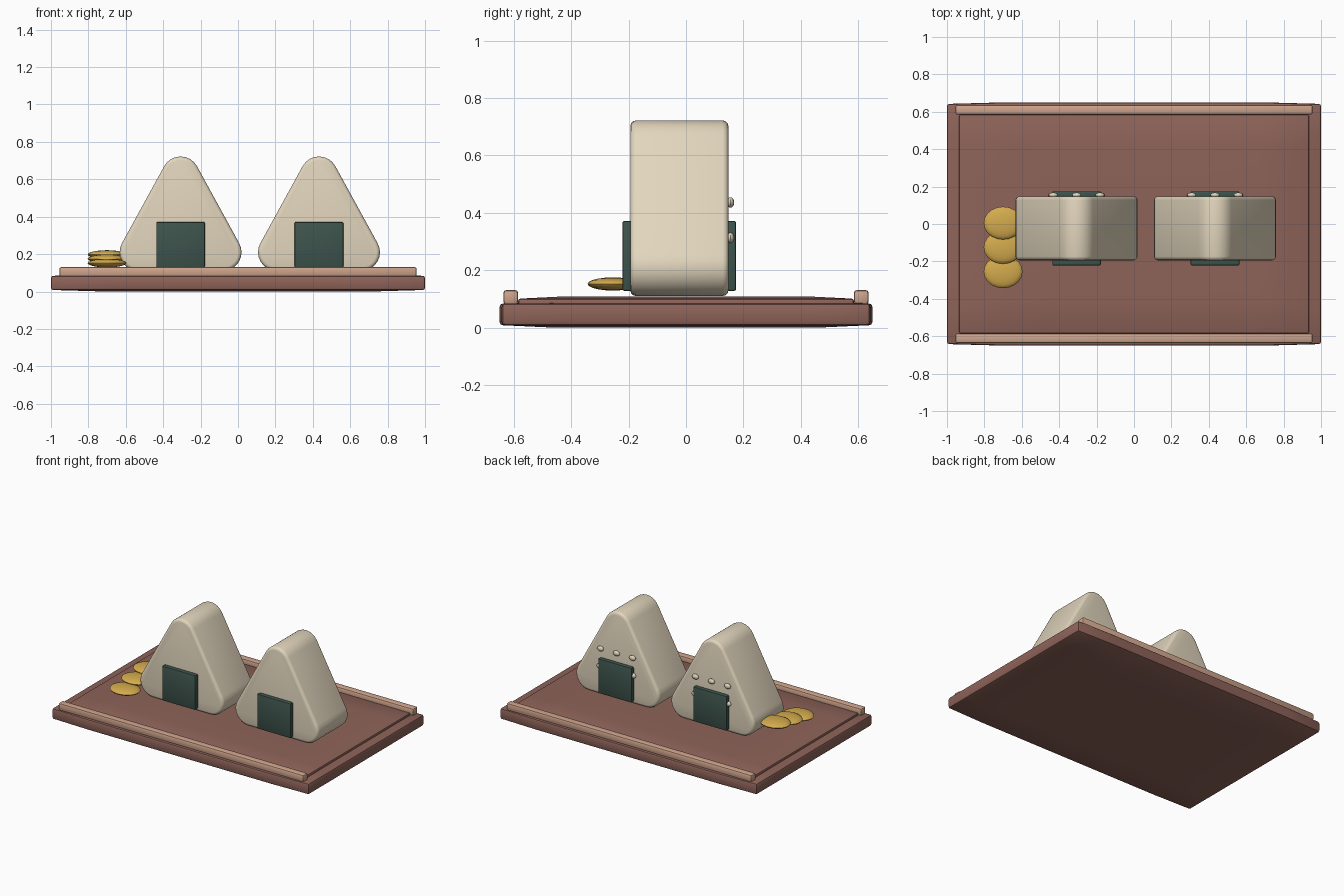
import bpy, bmesh, math
from mathutils import Vector, Matrix

cube = bpy.data.objects.get("Cube")
if cube:
    bpy.data.objects.remove(cube, do_unlink=True)


def material(name, rgb):
    m = bpy.data.materials.new(name)
    m.use_nodes = True
    m.diffuse_color = (*rgb, 1)
    m.node_tree.nodes["Principled BSDF"].inputs["Base Color"].default_value = (*rgb, 1)
    return m


BROWN = material("brown wood", (0.27, 0.125, 0.10))
TAN = material("pale wood", (0.62, 0.37, 0.26))
RICE = material("cream rice", (0.76, 0.67, 0.51))
NORI = material("dark green seaweed", (0.048, 0.088, 0.074))
YELLOW = material("yellow pickle", (0.66, 0.41, 0.075))


def finish(bm, name, mat):
    bmesh.ops.recalc_face_normals(bm, faces=bm.faces)
    mesh = bpy.data.meshes.new(name)
    bm.to_mesh(mesh)
    bm.free()
    ob = bpy.data.objects.new(name, mesh)
    bpy.context.collection.objects.link(ob)
    mesh.materials.append(mat)
    bpy.ops.object.select_all(action='DESELECT')
    ob.select_set(True)
    bpy.context.view_layer.objects.active = ob
    bpy.ops.object.shade_smooth_by_angle(angle=math.radians(35))
    return ob


def round_edges(bm, width, segments):
    edges = [e for e in bm.edges if e.calc_face_angle(0) > math.radians(40)]
    bmesh.ops.bevel(bm, geom=edges, offset=width, segments=segments,
                    profile=0.5, affect='EDGES')


def slab(name, mat, lo, hi, bevel, segments=2, sag=0.0, bow=0.0):
    """Rounded box; sag thins it along the rim, bow pulls in y at the x ends."""
    lo, hi = Vector(lo), Vector(hi)
    centre, half = (lo + hi) / 2, (hi - lo) / 2
    bm = bmesh.new()
    bmesh.ops.create_cube(bm, size=2)
    if sag or bow:
        long_edges = [e for e in bm.edges
                      if abs(e.verts[0].co.z - e.verts[1].co.z) < 0.1]
        bmesh.ops.subdivide_edges(bm, edges=long_edges, cuts=6, use_grid_fill=True)
    for v in bm.verts:
        u = v.co.copy()
        v.co = Vector(a * b for a, b in zip(u, half))
        if max(abs(u.x), abs(u.y)) > 0.99:
            v.co.z -= math.copysign(sag, u.z)
        if abs(u.x) > 0.99:
            v.co.y -= math.copysign(bow, u.y)
        v.co += centre
    round_edges(bm, bevel, segments)
    return finish(bm, name, mat)


def ellipsoid(name, mat, centre, radii, u=20, v=10):
    bm = bmesh.new()
    bmesh.ops.create_uvsphere(bm, u_segments=u, v_segments=v, radius=1)
    bmesh.ops.transform(bm, verts=bm.verts, matrix=(
        Matrix.Translation(centre) @ Matrix.Diagonal((*radii, 1))))
    return finish(bm, name, mat)


def rice_ball(name, cx):
    """Extruded triangle with round corners and softened rims."""
    r, steps = 0.10, 8
    corners = [(0.226, 0.21, -90, 29), (0, 0.622, 29, 151), (-0.226, 0.21, 151, 270)]
    bm = bmesh.new()
    ring = []
    for x, z, a0, a1 in corners:
        for i in range(steps + 1):
            a = math.radians(a0 + (a1 - a0) * i / steps)
            ring.append(bm.verts.new((cx + x + r * math.cos(a), -0.194,
                                      z + r * math.sin(a))))
    face = bm.faces.new(ring)
    out = bmesh.ops.extrude_face_region(bm, geom=[face])
    bmesh.ops.translate(bm, vec=(0, 0.342, 0), verts=[
        g for g in out["geom"] if isinstance(g, bmesh.types.BMVert)])
    bmesh.ops.recalc_face_normals(bm, faces=bm.faces)
    round_edges(bm, 0.02, 3)
    return finish(bm, name, RICE)


# Serving board: base, raised centre and two long rails
slab("board_base", BROWN, (-1, -0.65, 0), (1, 0.65, 0.092), 0.012, 2, 0.008, 0.008)
slab("board_centre", BROWN, (-0.935, -0.585, 0.05), (0.935, 0.585, 0.109), 0.008, 2, 0.008)
for side, y in (("front", -0.611), ("back", 0.611)):
    slab(side + "_rail", TAN, (-0.955, y - 0.026, 0.08), (0.955, y + 0.026, 0.131), 0.011)

# Two rice balls with seaweed front and back, and loose grains behind
for side, cx in (("right", -0.307), ("left", 0.433)):
    rice_ball(side + "_rice_ball", cx)
    for face, y0, y1 in (("front", -0.222, -0.186), ("back", 0.140, 0.175)):
        slab(f"{side}_{face}_seaweed", NORI, (cx - 0.13, y0, 0.128),
             (cx + 0.13, y1, 0.372), 0.007)
    for i, (dx, z) in enumerate([(-0.125, 0.436), (0, 0.436), (0.125, 0.436),
                                 (-0.128, 0.313), (0.128, 0.313)]):
        ellipsoid(f"{side}_rice_grain_{i + 1}", RICE, (cx + dx, 0.155, z),
                  (0.025, 0.013, 0.018), 12, 8)

# Fanned row of pickle slices
for i in range(3):
    ellipsoid(f"pickle_slice_{i + 1}", YELLOW,
              (-0.70, -0.255 + 0.13 * i, 0.152 + 0.023 * i), (0.104, 0.088, 0.023))
